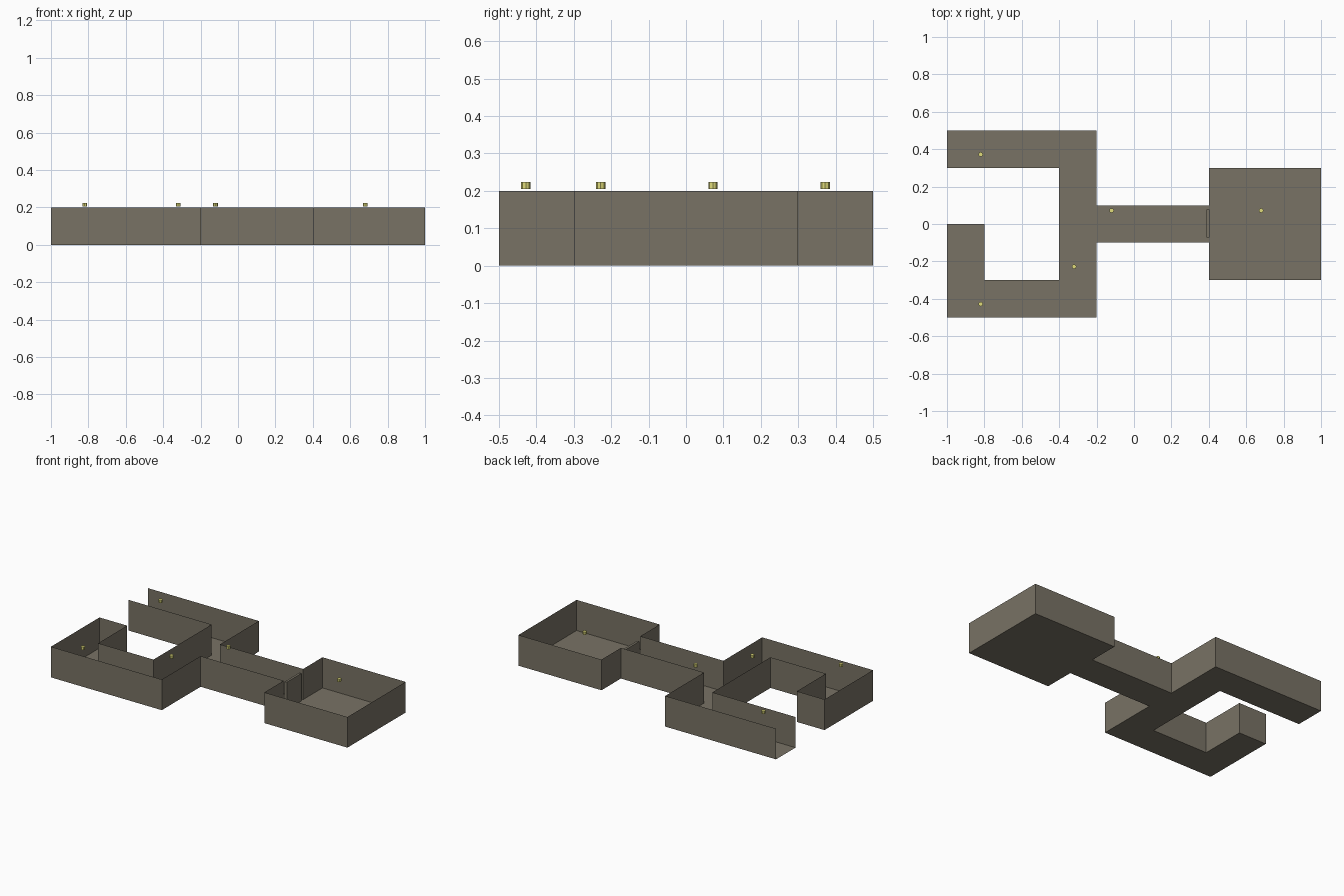
import bpy, bmesh, math

if "Cube" in bpy.data.objects:
    bpy.data.objects.remove(bpy.data.objects["Cube"])

H = 0.2  # wall height


def material(name, rgb):
    m = bpy.data.materials.new(name)
    m.diffuse_color = (*rgb, 1)
    m.use_nodes = True
    m.node_tree.nodes["Principled BSDF"].inputs["Base Color"].default_value = m.diffuse_color
    return m


STONE = material("stone", (0.19, 0.17, 0.13))
GLOW = material("lamp_yellow", (0.75, 0.72, 0.2))


def finish(name, bm, mat):
    mesh = bpy.data.meshes.new(name)
    bm.to_mesh(mesh)
    bm.free()
    mesh.materials.append(mat)
    ob = bpy.data.objects.new(name, mesh)
    bpy.context.collection.objects.link(ob)
    return ob


def floor(name, outline):
    bm = bmesh.new()
    bm.faces.new([bm.verts.new((x, y, 0)) for x, y in outline])
    finish(name, bm, STONE)


def wall(name, path):
    """Thin sheet wall raised along a plan path."""
    bm = bmesh.new()
    cols = [(bm.verts.new((x, y, 0)), bm.verts.new((x, y, H))) for x, y in path]
    for a, b in zip(cols, cols[1:]):
        bm.faces.new((a[0], b[0], b[1], a[1]))
    finish(name, bm, STONE)


def rect(x0, y0, x1, y1):
    return [(x0, y0), (x1, y0), (x1, y1), (x0, y1)]


# Floors
floor("room_floor", rect(0.4, -0.3, 1, 0.3))
floor("link_corridor_floor", rect(-0.2, -0.1, 0.4, 0.1))
floor("cross_corridor_floor", rect(-0.4, -0.5, -0.2, 0.5))
floor("north_corridor_floor", rect(-1, 0.3, -0.4, 0.5))
floor("south_corridor_floor", rect(-1, -0.5, -0.4, -0.3))
floor("dead_end_floor", rect(-1, -0.3, -0.8, 0))

# Walls: open at the north corridor's west end, doorway between link and room
wall("north_outer_wall", [(-1, 0.5), (-0.2, 0.5), (-0.2, 0.1), (0.4, 0.1),
                          (0.4, 0.3), (1, 0.3), (1, -0.3), (0.4, -0.3),
                          (0.4, -0.1), (-0.2, -0.1), (-0.2, -0.5), (-1, -0.5),
                          (-1, 0), (-0.8, 0), (-0.8, -0.3), (-0.4, -0.3),
                          (-0.4, 0.3), (-1, 0.3)])

# Door slab in the room entrance
bm = bmesh.new()
bmesh.ops.create_cube(bm, size=1)
bmesh.ops.scale(bm, vec=(0.015, 0.15, 0.18), verts=bm.verts)
bmesh.ops.translate(bm, vec=(0.395, 0.003, 0.09), verts=bm.verts)
finish("door", bm, STONE)

# Small floating lamps
for i, (x, y) in enumerate([(-0.82, 0.372), (-0.82, -0.428), (-0.32, -0.228),
                            (-0.12, 0.072), (0.68, 0.072)]):
    bm = bmesh.new()
    bmesh.ops.create_cone(bm, cap_ends=True, segments=8, radius1=0.0125,
                          radius2=0.0125, depth=0.019)
    bmesh.ops.translate(bm, vec=(x, y, 0.2145), verts=bm.verts)
    finish(f"lamp_{i + 1}", bm, GLOW)
